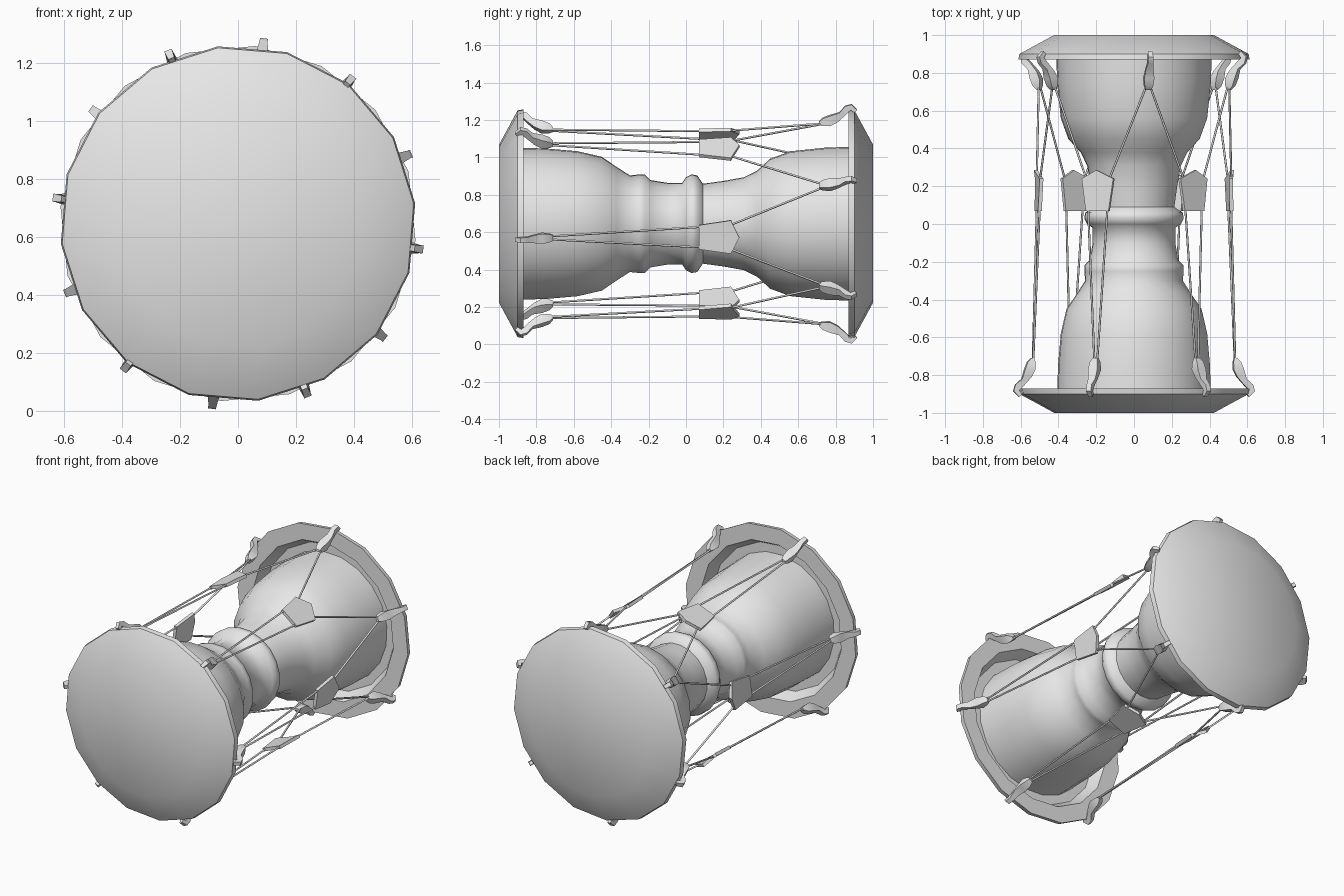
import bpy, bmesh
from math import radians, cos, sin, pi
from mathutils import Vector

cube = bpy.data.objects.get("Cube")
if cube:
    bpy.data.objects.remove(cube)

CENTRE_Z = 0.645

grey = bpy.data.materials.new("light_grey")
grey.use_nodes = True
grey.diffuse_color = (0.8, 0.8, 0.8, 1)
grey.node_tree.nodes["Principled BSDF"].inputs["Base Color"].default_value = (0.8, 0.8, 0.8, 1)


def polar(angle, r, y, side=0.0):
    """Point around the drum axis, shifted sideways along the tangent."""
    a = radians(angle)
    return Vector((r * cos(a) - side * sin(a), y, CENTRE_Z + r * sin(a) + side * cos(a)))


def finish(name, bm, smooth=None):
    bmesh.ops.recalc_face_normals(bm, faces=bm.faces)
    mesh = bpy.data.meshes.new(name)
    bm.to_mesh(mesh)
    bm.free()
    mesh.materials.append(grey)
    ob = bpy.data.objects.new(name, mesh)
    bpy.context.collection.objects.link(ob)
    if smooth:
        bpy.ops.object.select_all(action='DESELECT')
        ob.select_set(True)
        bpy.context.view_layer.objects.active = ob
        bpy.ops.object.shade_smooth_by_angle(angle=radians(smooth))
    return ob


def loft(bm, rings):
    """Skin a list of closed point loops and cap both ends."""
    loops = [[bm.verts.new(p) for p in ring] for ring in rings]
    for a, b in zip(loops, loops[1:]):
        for i in range(len(a)):
            j = (i + 1) % len(a)
            bm.faces.new((a[i], a[j], b[j], b[i]))
    bm.faces.new(loops[0])
    bm.faces.new(loops[-1])


def lathe(name, profile, sides, offset, smooth):
    bm = bmesh.new()
    loft(bm, [[polar(offset + 360 * i / sides, r, y) for i in range(sides)]
              for y, r in profile])
    return finish(name, bm, smooth)


def rope(bm, points, radius=0.006, sides=5):
    for a, b in zip(points, points[1:]):
        d = (b - a).normalized()
        u = d.cross(Vector((0.3, 0.1, 0.9))).normalized()
        v = d.cross(u)
        ring = [(u * cos(t) + v * sin(t)) * radius
                for t in (2 * pi * i / sides for i in range(sides))]
        loft(bm, [[a + p for p in ring], [b + p for p in ring]])


# Hourglass body with a waist ring
lathe("drum_body", [
    (-0.94, 0.41), (-0.75, 0.405), (-0.58, 0.39), (-0.45, 0.36), (-0.37, 0.305),
    (-0.30, 0.26), (-0.25, 0.265), (-0.22, 0.265), (-0.19, 0.235), (-0.10, 0.22),
    (-0.02, 0.22), (0.0, 0.25), (0.03, 0.265), (0.06, 0.26), (0.09, 0.215),
    (0.20, 0.23), (0.31, 0.25), (0.38, 0.285), (0.45, 0.35), (0.56, 0.39),
    (0.75, 0.41), (0.94, 0.415)], 20, 6.5, 60)

# Drum heads: shallow dish with a recessed inner side
HEAD = [(1.0, 0.425), (0.9, 0.61), (0.87, 0.615), (0.87, 0.51), (0.94, 0.47), (0.94, 0.38)]
for name, s, offset in (("front_head", -1, 6.5), ("back_head", 1, 17)):
    lathe(name, [(s * y, r) for y, r in HEAD], 16, offset, 35)

# Hooks over the rims: outer y, outer r, inner y, inner r, half width
HOOK = [(0.915, 0.615, 0.90, 0.60, 0.011), (0.885, 0.645, 0.88, 0.615, 0.014),
        (0.85, 0.635, 0.85, 0.585, 0.014), (0.82, 0.60, 0.81, 0.55, 0.02),
        (0.77, 0.585, 0.77, 0.53, 0.027), (0.73, 0.57, 0.73, 0.53, 0.022),
        (0.71, 0.55, 0.71, 0.535, 0.015)]
FRONT_ANGLES = [52 + 60 * i for i in range(6)]
for name, s, turn in (("front_hook", -1, 0), ("back_hook", 1, 30)):
    for a in FRONT_ANGLES:
        bm = bmesh.new()
        loft(bm, [[polar(a + turn, ro, s * yo, -w), polar(a + turn, ro, s * yo, w),
                   polar(a + turn, ri, s * yi, w), polar(a + turn, ri, s * yi, -w)]
                  for yo, ro, yi, ri, w in HOOK])
        finish(name, bm, 40)

# Five-sided tabs gathering the ropes
TAB = [(0.07, -0.065), (0.24, -0.09), (0.285, 0), (0.24, 0.09), (0.07, 0.065)]
for a in FRONT_ANGLES:
    bm = bmesh.new()
    loft(bm, [[polar(a, r - abs(w) * 0.2, y, w) for y, w in TAB] for r in (0.515, 0.535)])
    finish("tension_tab", bm)

# Ropes: two from each front hook, through a tab, to the neighbouring back hooks
for a in FRONT_ANGLES:
    bm = bmesh.new()
    for s in (-1, 1):
        rope(bm, [polar(a, 0.54, -0.73, 0.008 * s), polar(a, 0.512, 0.08, 0.055 * s),
                  polar(a, 0.51, 0.25, 0.07 * s), polar(a + 30 * s, 0.54, 0.73, -0.01 * s)])
    finish("tension_rope", bm, 80)
